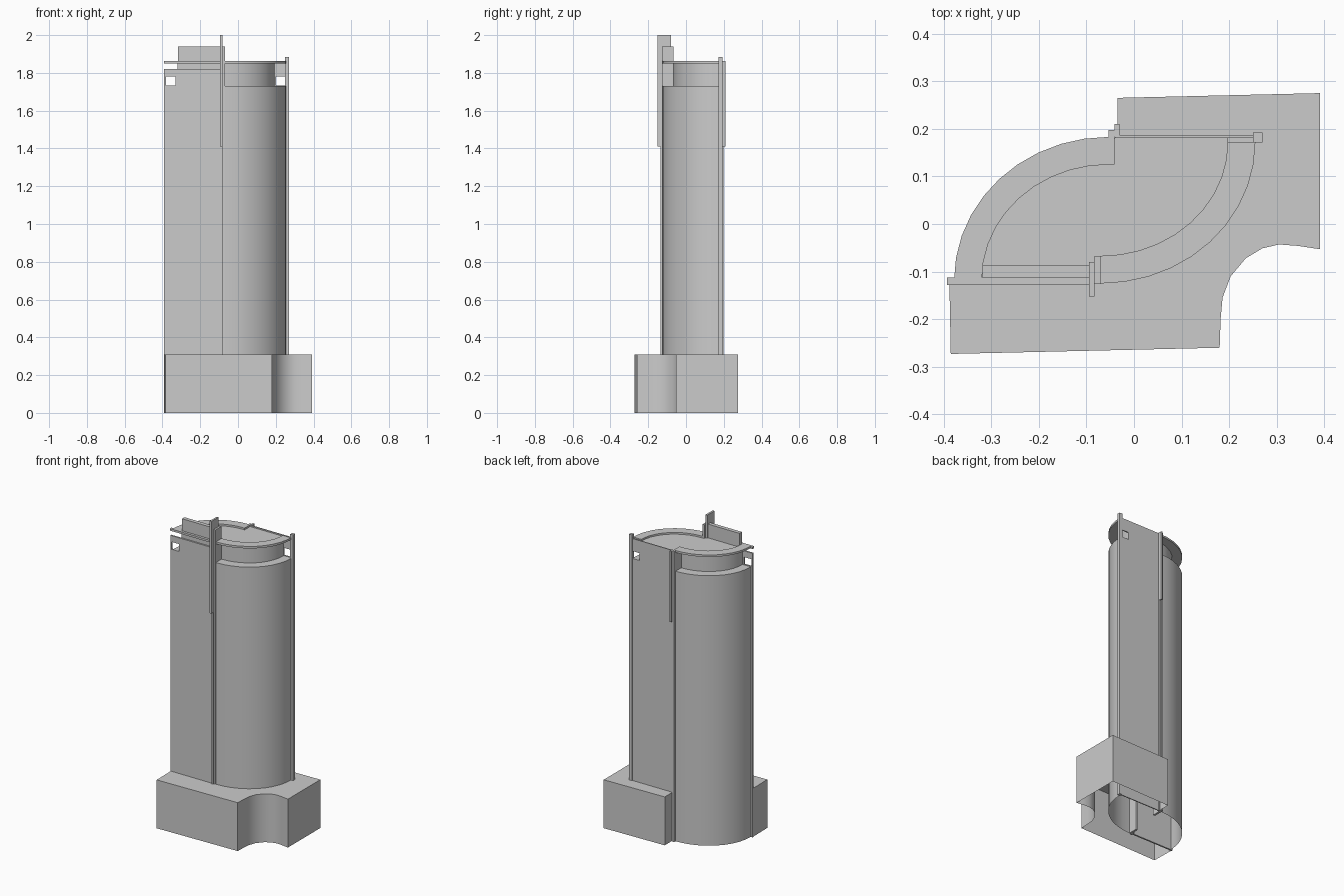
import bpy, bmesh, math

if "Cube" in bpy.data.objects:
    bpy.data.objects.remove(bpy.data.objects["Cube"])

Z_BASE, Z_SHOULDER, Z_ROOF = 0.31, 1.73, 1.852


def finish(name, bm, smooth=False):
    bmesh.ops.recalc_face_normals(bm, faces=bm.faces)
    me = bpy.data.meshes.new(name)
    bm.to_mesh(me)
    bm.free()
    ob = bpy.data.objects.new(name, me)
    bpy.context.collection.objects.link(ob)
    if smooth:
        bpy.ops.object.select_all(action='DESELECT')
        ob.select_set(True)
        bpy.context.view_layer.objects.active = ob
        bpy.ops.object.shade_smooth_by_angle(angle=math.radians(30))
    return ob


def prism(name, pts, z0, z1, bottom=True, walls=None, smooth=False):
    """Extruded outline; walls limits how many side faces are made."""
    bm = bmesh.new()
    lo = [bm.verts.new((x, y, z0)) for x, y in pts]
    hi = [bm.verts.new((x, y, z1)) for x, y in pts]
    n = len(pts)
    for i in range(n if walls is None else walls):
        j = (i + 1) % n
        bm.faces.new((lo[i], lo[j], hi[j], hi[i]))
    bm.faces.new(hi)
    if bottom:
        bm.faces.new(lo[::-1])
    bmesh.ops.delete(bm, geom=[v for v in bm.verts if not v.link_faces], context='VERTS')
    return finish(name, bm, smooth)


def box(name, x0, x1, y0, y1, z0, z1):
    return prism(name, [(x0, y0), (x1, y0), (x1, y1), (x0, y1)], z0, z1)


def arc(cx, cy, rx, ry, start, steps=10):
    """Quarter ellipse, counter-clockwise from start degrees."""
    out = []
    for i in range(steps + 1):
        a = math.radians(start + 90 * i / steps)
        out.append((cx + rx * math.cos(a), cy + ry * math.sin(a)))
    return out


# Two opposed quarter curves shape the tower
front_outer = arc(-0.07, 0.172, 0.325, 0.297, 270)
front_inner = arc(-0.07, 0.172, 0.267, 0.239, 270)
back_outer = arc(-0.053, -0.118, 0.325, 0.301, 90)
back_inner = arc(-0.053, -0.118, 0.267, 0.243, 90)

# Tower shaft, open underneath
prism("tower_shaft",
      [(-0.07, -0.118)] + front_outer + [(0.255, 0.183)] + back_outer,
      0, Z_SHOULDER, bottom=False, smooth=True)

# Recessed top storey
prism("top_storey",
      [(-0.07, -0.113)] + front_inner + [(0.197, 0.181), (-0.053, 0.181)]
      + back_inner[:-1] + [(-0.32, -0.113)],
      Z_SHOULDER, Z_ROOF, bottom=False, smooth=True)

# Thin rims around the roof curves
for name, outer, inner in (("front_roof_rim", front_outer, front_inner),
                           ("back_roof_rim", back_outer, back_inner)):
    prism(name, outer + inner[::-1], 1.85, 1.863, smooth=True)
box("front_roof_edge", -0.393, -0.095, -0.128, -0.112, 1.85, 1.863)

# Podium around the front and right, open underneath
podium = [(-0.388, -0.118), (-0.385, -0.273), (0.18, -0.26), (0.182, -0.2),
          (0.186, -0.155), (0.203, -0.11), (0.235, -0.072), (0.27, -0.051),
          (0.305, -0.043), (0.345, -0.046), (0.391, -0.053),
          (0.391, 0.275), (-0.035, 0.265), (-0.035, 0.183)]
prism("podium", podium + [(0.255, 0.183)] + front_outer[::-1] + [(-0.07, -0.118)],
      0, Z_BASE, bottom=False, walls=len(podium) - 1, smooth=True)


# Flat wall plates with a square opening near the outer corner
def plate(name, x0, x1, y0, y1, top, hx0, hx1):
    ob = box(name, x0, x1, y0, y1, 0, top)
    cutter = box("opening_cutter", hx0, hx1, y0 - 0.02, y1 + 0.02, 1.733, 1.78)
    cutter.hide_render = True
    mod = ob.modifiers.new("opening", 'BOOLEAN')
    mod.operation = 'DIFFERENCE'
    mod.solver = 'EXACT'
    mod.object = cutter
    bpy.context.view_layer.objects.active = ob
    bpy.ops.object.modifier_apply(modifier=mod.name)
    bpy.data.objects.remove(cutter)


plate("front_wall_plate", -0.391, -0.09, -0.127, -0.117, 1.82, -0.381, -0.33)
plate("back_wall_plate", -0.04, 0.255, 0.181, 0.187, 1.86, 0.2, 0.25)

# Vertical fins and posts
box("front_fin_upper", -0.095, -0.083, -0.152, -0.08, 1.41, 2.0)
box("front_fin_lower", -0.095, -0.083, -0.134, -0.11, 0, 1.41)
box("front_inner_pier", -0.083, -0.07, -0.126, -0.067, 0, 1.94)
box("back_fin_upper", -0.041, -0.03, 0.183, 0.21, 1.41, 1.863)
box("back_fin_lower", -0.041, -0.03, 0.178, 0.192, 0, 1.41)
box("back_inner_pier", -0.054, -0.041, 0.125, 0.198, 0, 1.863)
box("corner_post", 0.25, 0.27, 0.171, 0.192, 0, 1.885)

# Roof screen wall
box("roof_screen", -0.318, -0.083, -0.112, -0.087, 1.84, 1.94)
